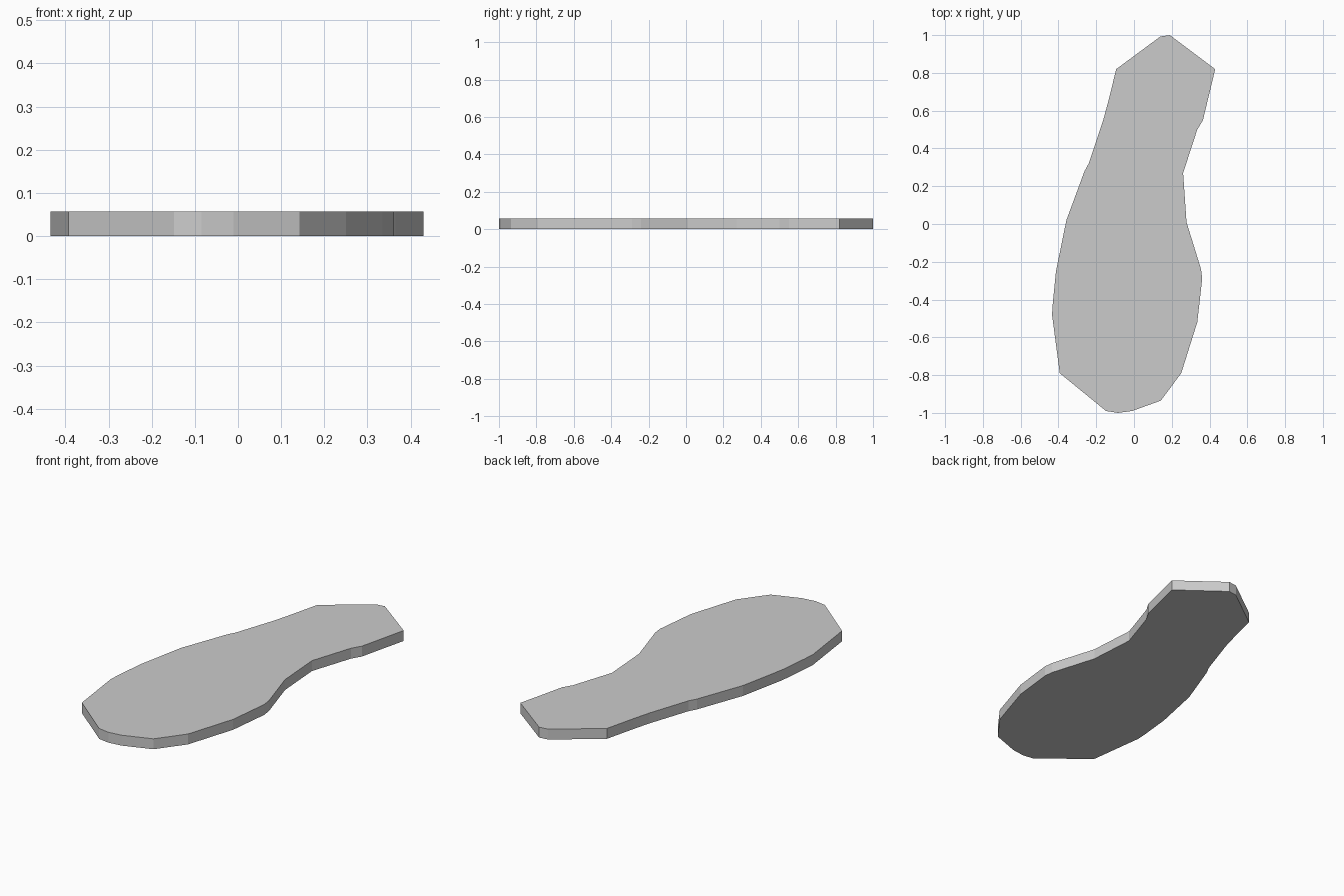
import bpy
import bmesh

if "Cube" in bpy.data.objects:
    bpy.data.objects.remove(bpy.data.objects["Cube"])

THICKNESS = 0.057

# Sole outline seen from above, clockwise from the heel tip
OUTLINE = [
    (0.14, 0.993), (0.19, 1.0), (0.43, 0.82), (0.365, 0.55), (0.335, 0.50),
    (0.26, 0.27), (0.278, 0.01), (0.355, -0.24), (0.361, -0.29),
    (0.335, -0.52), (0.25, -0.79), (0.142, -0.935), (-0.01, -0.99),
    (-0.085, -1.0), (-0.148, -0.99), (-0.393, -0.79), (-0.434, -0.48),
    (-0.43, -0.42), (-0.413, -0.25), (-0.358, 0.02), (-0.262, 0.28),
    (-0.24, 0.32), (-0.163, 0.55), (-0.136, 0.65), (-0.094, 0.82),
]

# Flat sole: one outline face extruded upwards
bm = bmesh.new()
base = bm.faces.new([bm.verts.new((x, y, 0)) for x, y in OUTLINE])
top = bmesh.ops.extrude_face_region(bm, geom=[base], use_keep_orig=True)
top_verts = [g for g in top["geom"] if isinstance(g, bmesh.types.BMVert)]
bmesh.ops.translate(bm, verts=top_verts, vec=(0, 0, THICKNESS))
bmesh.ops.recalc_face_normals(bm, faces=bm.faces)

mesh = bpy.data.meshes.new("shoe_sole")
bm.to_mesh(mesh)
bm.free()
sole = bpy.data.objects.new("shoe_sole", mesh)
bpy.context.collection.objects.link(sole)
